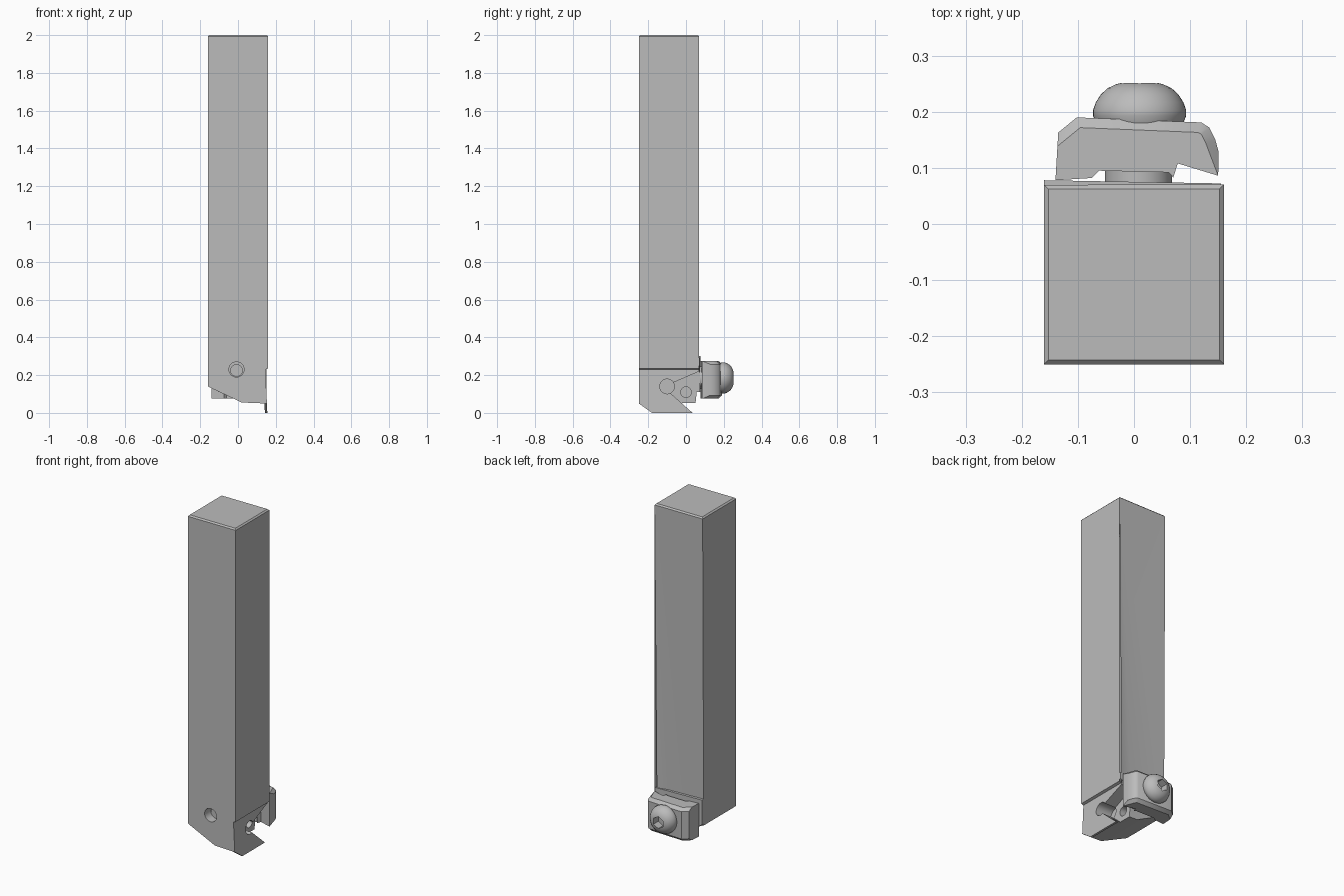
import bpy, bmesh, math
from mathutils import Vector, Matrix

cube = bpy.data.objects.get("Cube")
if cube:
    bpy.data.objects.remove(cube, do_unlink=True)

steel = bpy.data.materials.new("steel_grey")
steel.use_nodes = True
grey = (0.5, 0.5, 0.5, 1)
steel.diffuse_color = grey
steel.node_tree.nodes["Principled BSDF"].inputs["Base Color"].default_value = grey


def finish(bm, name):
    bmesh.ops.recalc_face_normals(bm, faces=bm.faces[:])
    mesh = bpy.data.meshes.new(name)
    bm.to_mesh(mesh)
    bm.free()
    mesh.materials.append(steel)
    obj = bpy.data.objects.new(name, mesh)
    bpy.context.collection.objects.link(obj)
    return obj


def prism(name, outline, axis, lo, hi, adjust=None):
    """Extrude a 2D outline along x, y or z; adjust may move each point."""
    place = {"x": lambda a, b, t: Vector((t, a, b)),
             "y": lambda a, b, t: Vector((a, t, b)),
             "z": lambda a, b, t: Vector((a, b, t))}[axis]
    bm = bmesh.new()
    rings = [[bm.verts.new(place(a, b, t)) for a, b in outline] for t in (lo, hi)]
    n = len(outline)
    for ring in rings:
        bm.faces.new(ring)
    for i in range(n):
        j = (i + 1) % n
        bm.faces.new((rings[0][i], rings[0][j], rings[1][j], rings[1][i]))
    if adjust:
        for v in bm.verts:
            adjust(v.co)
    return finish(bm, name)


def circle(a, b, r, n=40):
    return [(a + r * math.cos(2 * math.pi * (i + 0.5) / n),
             b + r * math.sin(2 * math.pi * (i + 0.5) / n)) for i in range(n)]


def select(obj):
    bpy.ops.object.select_all(action="DESELECT")
    obj.select_set(True)
    bpy.context.view_layer.objects.active = obj


def cut(obj, cutter):
    mod = obj.modifiers.new("cut", "BOOLEAN")
    mod.operation = "DIFFERENCE"
    mod.solver = "EXACT"
    mod.object = cutter
    select(obj)
    bpy.ops.object.modifier_apply(modifier="cut")
    bpy.data.objects.remove(cutter, do_unlink=True)


def smooth(obj):
    select(obj)
    bpy.ops.object.shade_smooth_by_angle(angle=math.radians(35))


def bevel(obj, width, test, segments=1):
    bm = bmesh.new()
    bm.from_mesh(obj.data)
    edges = [e for e in bm.edges if test(e)]
    bmesh.ops.bevel(bm, geom=edges, offset=width, segments=segments,
                    profile=0.5, affect="EDGES")
    bm.to_mesh(obj.data)
    bm.free()


# Square shank with the angled end and chamfered top
def lean_back(co):
    if co.y > 0 and co.z < 0.23:
        co.y -= (0.23 - co.z) * 0.11


shank = prism("shank", [(-0.16, 2), (-0.16, 0.14), (0.02, 0.055), (0.14, 0.05),
                        (0.145, 0.23), (0.16, 0.235), (0.16, 2)],
              "y", -0.25, 0.07, lean_back)
bevel(shank, 0.008, lambda e: all(v.co.z > 1.99 for v in e.verts))


# Thin support blade on the left flank, leaning outward toward its tip
def lean_out(co):
    co.x += (0.23 - co.z) * 0.045


blade = prism("support_blade", [(-0.25, 0.23), (-0.25, 0.05), (-0.18, 0), (0.04, 0),
                                (0.054, 0.05), (0.07, 0.23)],
              "x", 0.132, 0.145, lean_out)

# Open insert pocket with a round relief at its root
pocket = [(-0.1, 0.12), (0.035, 0), (0.1, -0.06), (0.1, 0.235), (0.07, 0.22), (-0.08, 0.155)]
for part, floor in ((shank, 0.075), (blade, 0.1)):
    cut(part, prism("pocket_cutter", pocket, "x", floor, 0.2))
    cut(part, prism("relief_cutter", circle(-0.1, 0.14, 0.039), "x", floor - 0.03, 0.21))
cut(shank, prism("pin_cutter", circle(0.0, 0.11, 0.028), "x", 0.03, 0.2))

# Screw hole in the front, with the screw end inside
cut(shank, prism("hole_cutter", circle(-0.008, 0.23, 0.04), "y", -0.3, -0.15))
tip = prism("screw_end", circle(-0.008, 0.225, 0.033), "y", -0.2, -0.14)
for part in (shank, blade, tip):
    smooth(part)


# Thin seat plate under the clamp
def taper(co):
    if co.y > 0.068:
        co.y -= (co.x + 0.16) * 0.018


prism("clamp_seat", [(-0.16, 0.15), (-0.1, 0.11), (0.07, 0.11), (0.07, 0.22),
                     (0.155, 0.25), (0.155, 0.29), (-0.16, 0.3)], "y", 0.05, 0.078, taper)

# Clamp with hooked nose
clamp = prism("clamp", [(-0.14, 0.078), (-0.135, 0.163), (-0.102, 0.19), (0.12, 0.181),
                        (0.134, 0.172), (0.145, 0.15), (0.151, 0.128), (0.15, 0.086),
                        (0.078, 0.108), (0.07, 0.083), (0.062, 0.092), (-0.062, 0.095),
                        (-0.075, 0.082)],
              "z", 0.075, 0.275)
bevel(clamp, 0.018, lambda e: all(v.co.y > 0.12 for v in e.verts)
      and abs(e.verts[0].co.z - e.verts[1].co.z) < 0.01)
smooth(clamp)

# Clamp screw: neck and domed head with a hex socket
neck = prism("screw_neck", circle(0.008, 0.185, 0.06), "y", 0.06, 0.12)
smooth(neck)

profile = [(0, 0.18), (0.078, 0.18), (0.083, 0.193), (0.083, 0.203), (0.078, 0.217),
           (0.069, 0.231), (0.057, 0.242), (0.042, 0.249), (0.03, 0.252), (0, 0.252)]
bm = bmesh.new()
verts = [bm.verts.new((r, y, 0)) for r, y in profile]
edges = [bm.edges.new(pair) for pair in zip(verts, verts[1:])]
bmesh.ops.spin(bm, geom=verts + edges, cent=(0, 0, 0), axis=(0, 1, 0),
               angle=2 * math.pi, steps=48)
bmesh.ops.remove_doubles(bm, verts=bm.verts[:], dist=0.0005)
bm.transform(Matrix.Translation((0.01, 0, 0.185)))
head = finish(bm, "screw_head")
cut(head, prism("socket_cutter", circle(0.01, 0.185, 0.036, 6), "y", 0.205, 0.3))
smooth(head)
